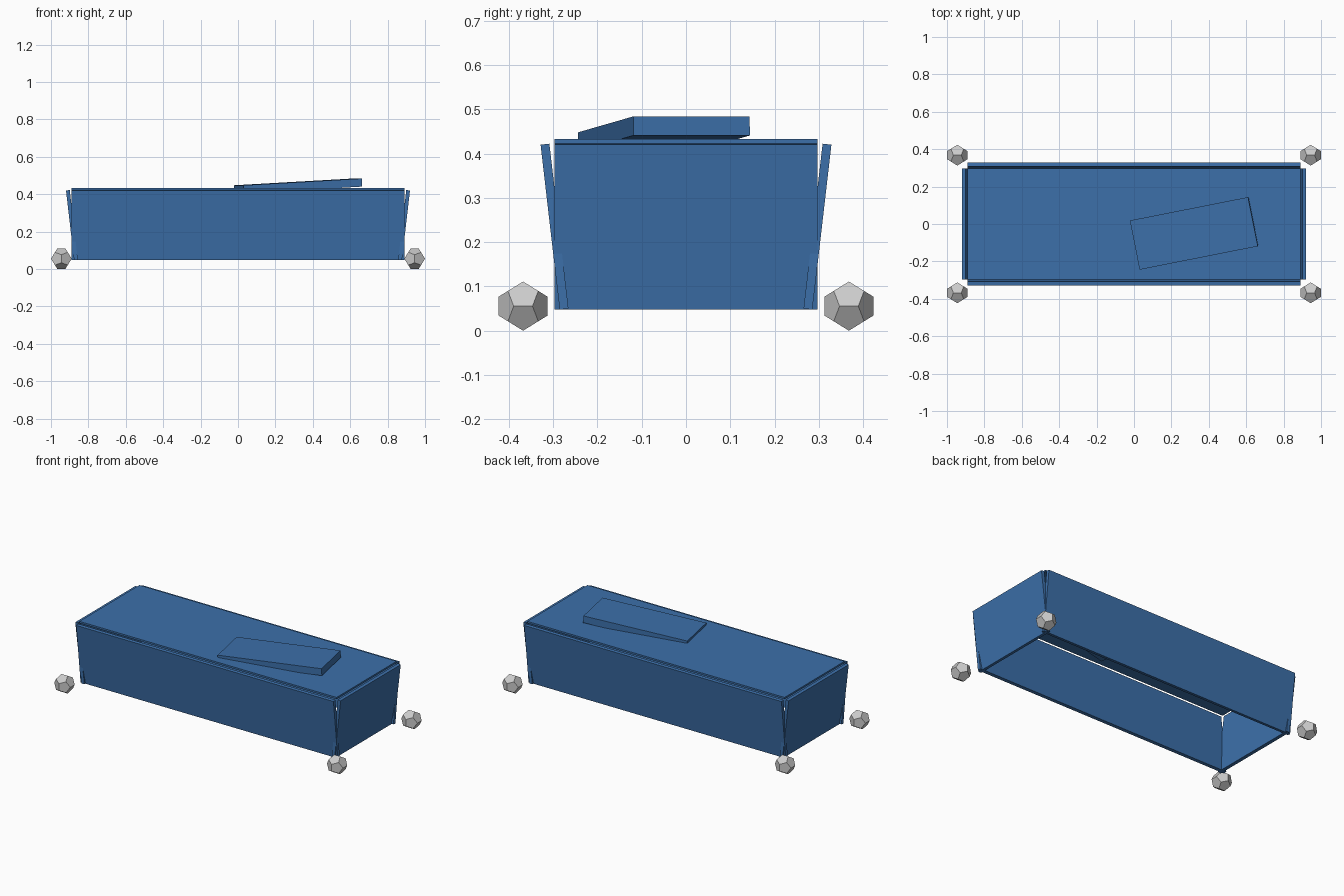
import bpy, bmesh, math
from mathutils import Vector

if "Cube" in bpy.data.objects:
    bpy.data.objects.remove(bpy.data.objects["Cube"])

cloth = bpy.data.materials.new("blue_panel")
cloth.diffuse_color = (0.045, 0.16, 0.40, 1)
cloth.use_nodes = True
cloth.node_tree.nodes["Principled BSDF"].inputs["Base Color"].default_value = cloth.diffuse_color


def box(name, size, loc, rot=(0, 0, 0)):
    bm = bmesh.new()
    bmesh.ops.create_cube(bm, size=1)
    bmesh.ops.scale(bm, vec=size, verts=bm.verts)
    return finish(name, bm, loc, rot, cloth)


def finish(name, bm, loc, rot=(0, 0, 0), mat=None):
    me = bpy.data.meshes.new(name)
    bm.to_mesh(me)
    bm.free()
    ob = bpy.data.objects.new(name, me)
    ob.location, ob.rotation_euler = loc, rot
    if mat:
        me.materials.append(mat)
    bpy.context.collection.objects.link(ob)
    return ob


def dodecahedron(name, radius, loc):
    # vertices: cube corners plus three golden rectangles
    p = (1 + 5 ** 0.5) / 2
    s = (-1, 1)
    pts = [(x, y, z) for x in s for y in s for z in s]
    for a in s:
        for b in s:
            pts += [(a * p, b / p, 0), (a / p, 0, b * p), (0, a * p, b / p)]
    pts = [Vector(v) * radius / 3 ** 0.5 for v in pts]
    bm = bmesh.new()
    for v in pts:
        bm.verts.new(v)
    bmesh.ops.convex_hull(bm, input=bm.verts[:])
    bmesh.ops.dissolve_limit(bm, angle_limit=0.02, verts=bm.verts[:], edges=bm.edges[:])
    bmesh.ops.recalc_face_normals(bm, faces=bm.faces[:])
    return finish(name, bm, loc)


# Flat lid
box("lid", (1.782, 0.594, 0.011), (0, 0, 0.428))

# Side panels leaning outward, open underneath
lean = math.radians(6.6)
for s, n, e in ((-1, "front", "left"), (1, "back", "right")):
    box(n + "_panel", (1.782, 0.02, 0.375), (0, s * 0.297, 0.235), (-s * lean, 0, 0))
    box(e + "_panel", (0.02, 0.594, 0.375), (s * 0.888, 0, 0.235), (0, s * lean, 0))

# Tilted slab on the lid
box("tilted_slab", (0.645, 0.268, 0.043), (0.321, -0.05, 0.4445),
    (0, math.radians(-3.2), math.radians(11.2)))

# Twelve-sided feet at the corners
for x, nx in ((-1, "left"), (1, "right")):
    for y, ny in ((-1, "front"), (1, "back")):
        dodecahedron(f"{ny}_{nx}_foot", 0.0594, (x * 0.9445, y * 0.368, 0.0555))
